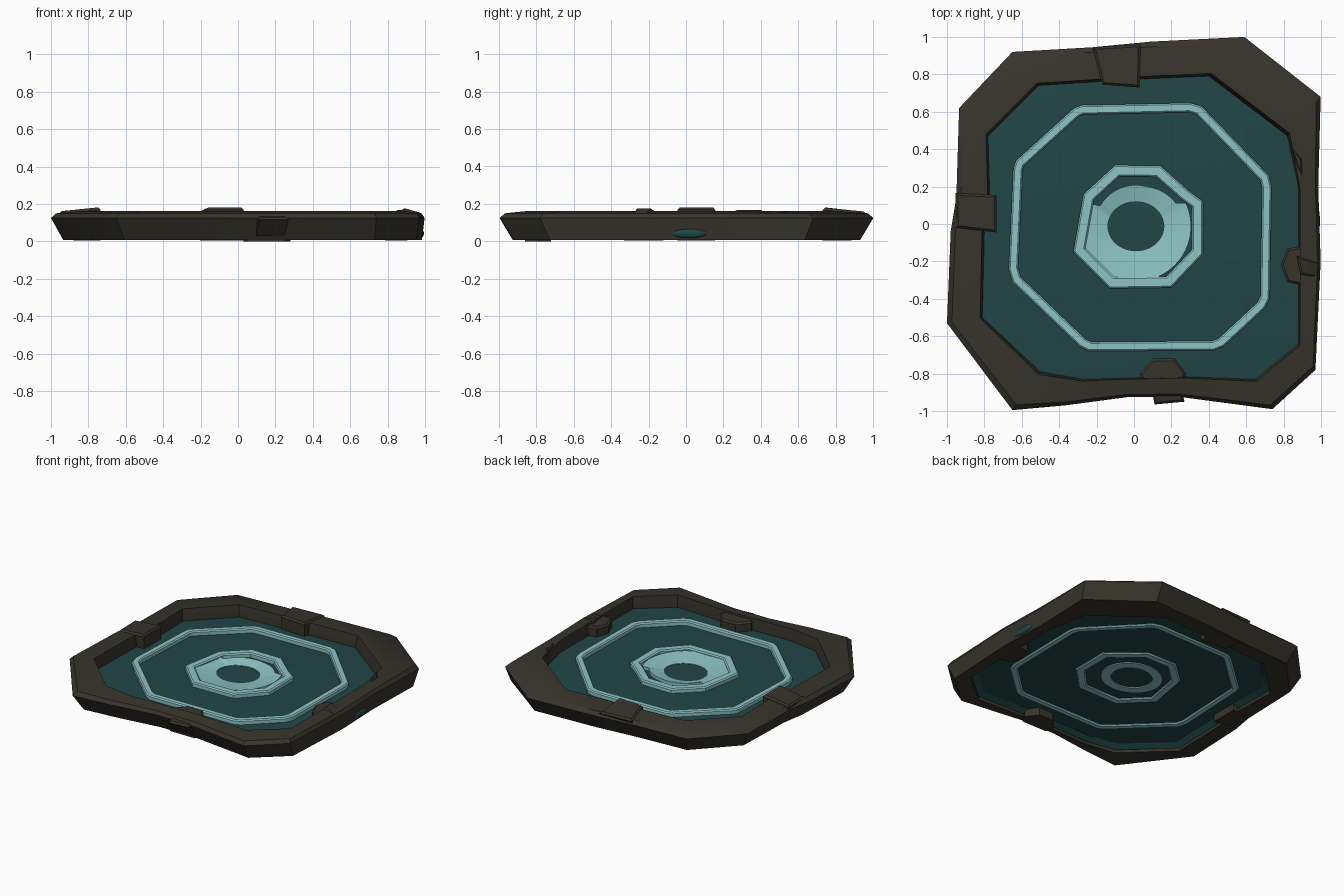
import bpy, bmesh, math
from mathutils import Vector

if "Cube" in bpy.data.objects:
    bpy.data.objects.remove(bpy.data.objects["Cube"])


def material(name, rgb):
    m = bpy.data.materials.new(name)
    m.diffuse_color = (*rgb, 1)
    m.use_nodes = True
    m.node_tree.nodes["Principled BSDF"].inputs["Base Color"].default_value = m.diffuse_color
    return m


STONE = material("dark stone", (0.038, 0.034, 0.025))
WATER = material("deep teal water", (0.015, 0.061, 0.061))
FOAM = material("pale ripple", (0.27, 0.55, 0.56))


def loft(name, loops, mat, cap=False, close=False):
    """Skin a list of equal-length point loops."""
    bm = bmesh.new()
    rows = [[bm.verts.new(p) for p in loop] for loop in loops]
    n = len(rows[0])
    pairs = list(zip(rows, rows[1:]))
    if close:
        pairs.append((rows[-1], rows[0]))
    for a, b in pairs:
        for i in range(n):
            j = (i + 1) % n
            bm.faces.new((a[i], a[j], b[j], b[i]))
    if cap:
        bm.faces.new(rows[0][::-1])
        bm.faces.new(rows[-1])
    bmesh.ops.recalc_face_normals(bm, faces=bm.faces)
    me = bpy.data.meshes.new(name)
    bm.to_mesh(me)
    bm.free()
    me.materials.append(mat)
    ob = bpy.data.objects.new(name, me)
    bpy.context.collection.objects.link(ob)
    bpy.context.view_layer.objects.active = ob
    ob.select_set(True)
    bpy.ops.object.shade_smooth_by_angle(angle=math.radians(35))
    ob.select_set(False)
    return ob


def inset(pts, d):
    """Move a clockwise outline inward by d with mitred corners."""
    out = []
    for i, p in enumerate(pts):
        p, a, b = Vector(p), Vector(pts[i - 1]), Vector(pts[(i + 1) % len(pts)])
        e, f = (p - a).normalized(), (b - p).normalized()
        n1, n2 = Vector((e.y, -e.x)), Vector((f.y, -f.x))
        m = (n1 + n2).normalized()
        out.append(p + m * (d / max(0.5, m.dot(n1))))
    return out


def at(pts, z):
    return [(p[0], p[1], z) for p in pts]


# Stone rim: matching outer and inner outlines, clockwise
outer = [(-.65, .92), (-.22, .945), (.09, .975), (.59, 1), (.998, .68), (.985, .2),
         (.998, -.2), (.97, -.78), (.74, -.99), (.25, -.925), (-.03, -.925),
         (-.37, -.97), (-.65, -.995), (-1, -.53), (-.98, -.04), (-.95, .14), (-.935, .62)]
inner = [(-.51, .74), (-.2, .76), (.05, .775), (.4, .79), (.82, .47), (.88, .19),
         (.88, -.2), (.88, -.64), (.65, -.83), (.25, -.815), (-.1, -.825),
         (-.27, -.83), (-.5, -.79), (-.81, -.5), (-.8, -.05), (-.77, .13), (-.78, .47)]


def between(t, z):
    return [(a[0] + (b[0] - a[0]) * t, a[1] + (b[1] - a[1]) * t, z)
            for a, b in zip(outer, inner)]


base = [(x * (.985 if x > 0 else .935), y * .93, .008) for x, y in outer]
loft("stone_rim", [base, between(0, .125), between(.14, .15), between(.93, .163),
                   between(1, .075), between(.97, .01)], STONE, close=True)

# Water sheet tucked under the rim, with a short skirt below
edge = inset(inner, -.03)
loft("water", [at(inset(inner, .035), .055), at(inset(inner, 0), .03), at(edge, .03),
               at(edge, .075), at(inset(inner, .03), .082)], WATER, cap=True)

# Water seeping through the right side
bm = bmesh.new()
bmesh.ops.create_uvsphere(bm, u_segments=24, v_segments=12, radius=1)
for v in bm.verts:
    v.co = Vector((.974 + .02 * v.co.x, .015 + .095 * v.co.y, .043 + .026 * v.co.z))
me = bpy.data.meshes.new("water_seep")
bm.to_mesh(me)
bm.free()
me.materials.append(WATER)
bpy.context.collection.objects.link(bpy.data.objects.new("water_seep", me))


# Ripple rings: flat-topped octagonal bands with narrow bevels
def ring(name, pts, width, lo, hi):
    b = .008
    profile = [(b, lo), (0, lo + b), (0, hi - b), (b, hi),
               (width - b, hi), (width, hi - b), (width, lo + b), (width - b, lo)]
    return loft(name, [at(inset(pts, d), z) for d, z in profile], FOAM, close=True)


ring("outer_ripple", [(-.32, .62), (-.28, .635), (.3, .648), (.36, .63), (.72, .26), (.735, .2),
                      (.725, -.4), (.70, -.45), (.48, -.655), (.43, -.675), (-.24, -.68),
                      (-.29, -.655), (-.65, -.31), (-.67, -.24), (-.645, .3), (-.63, .34)],
     .05, .045, .115)
ring("inner_ripple", [(-.1, .315), (.14, .312), (.29, .18), (.37, .12), (.37, -.16),
                      (.2, -.34), (-.13, -.345), (-.325, -.15), (-.27, .16)],
     .06, .045, .115)


# Swirl: dished annulus that widens into the inner ring except at the back
def swirl_radius(a):
    d = math.degrees(a) % 360
    if 25 < d < 155:
        return .22 + .03 * max(0, 75 - d) / 50
    return .295


N = 72


def circle(r, z, cy=-.012):
    return [(.01 + (r(a) if callable(r) else r) * math.cos(a),
             cy + (r(a) if callable(r) else r * .88) * math.sin(a), z)
            for a in (-math.tau * i / N for i in range(N))]


loft("swirl_plate", [circle(.152, .085), circle(swirl_radius, .105),
                     circle(swirl_radius, .07), circle(.152, .07)], FOAM, close=True)
loft("swirl_underside", [circle(.145, .048), circle(.215, .048),
                         circle(.215, .07), circle(.145, .07)], FOAM, close=True)


# Broken stone blocks: outer edge leans in with the rim and dips at the top
def block(name, quad, lo, hi, dip=.02, bevel=.012):
    far = [max(abs(x), abs(y)) > .9 for x, y in quad]
    bottom = [(x * (.92 if f else 1), y * (.92 if f else 1), lo) for (x, y), f in zip(quad, far)]
    side = [(x, y, hi - bevel - dip * f) for (x, y), f in zip(quad, far)]
    top = [(p.x, p.y, hi - dip * f) for p, f in zip(inset(quad, bevel), far)]
    loft(name, [bottom, side, top], STONE, cap=True)


block("back_block", [(-.22, .945), (.035, .96), (.03, .73), (-.17, .745)], .004, .18)
block("left_block", [(-.955, .165), (-.735, .155), (-.735, -.045), (-.95, -.02)], .004, .182)
block("right_corner_block", [(.84, .42), (.9, .35), (.9, .25), (.87, .3)], .02, .168)
block("right_chip", [(.82, -.13), (.9, -.12), (.9, -.33), (.82, -.31), (.785, -.22)], .004, .15)
block("right_wedge", [(.87, -.17), (.985, -.2), (.975, -.29), (.89, -.27)], .004, .175)
block("front_lump", [(.1, -.72), (.22, -.72), (.28, -.8), (.25, -.86), (.05, -.86), (.03, -.8)],
      .0, .15)
block("front_block", [(.09, -.86), (.25, -.86), (.27, -.95), (.11, -.965)], .03, .14, .01)
